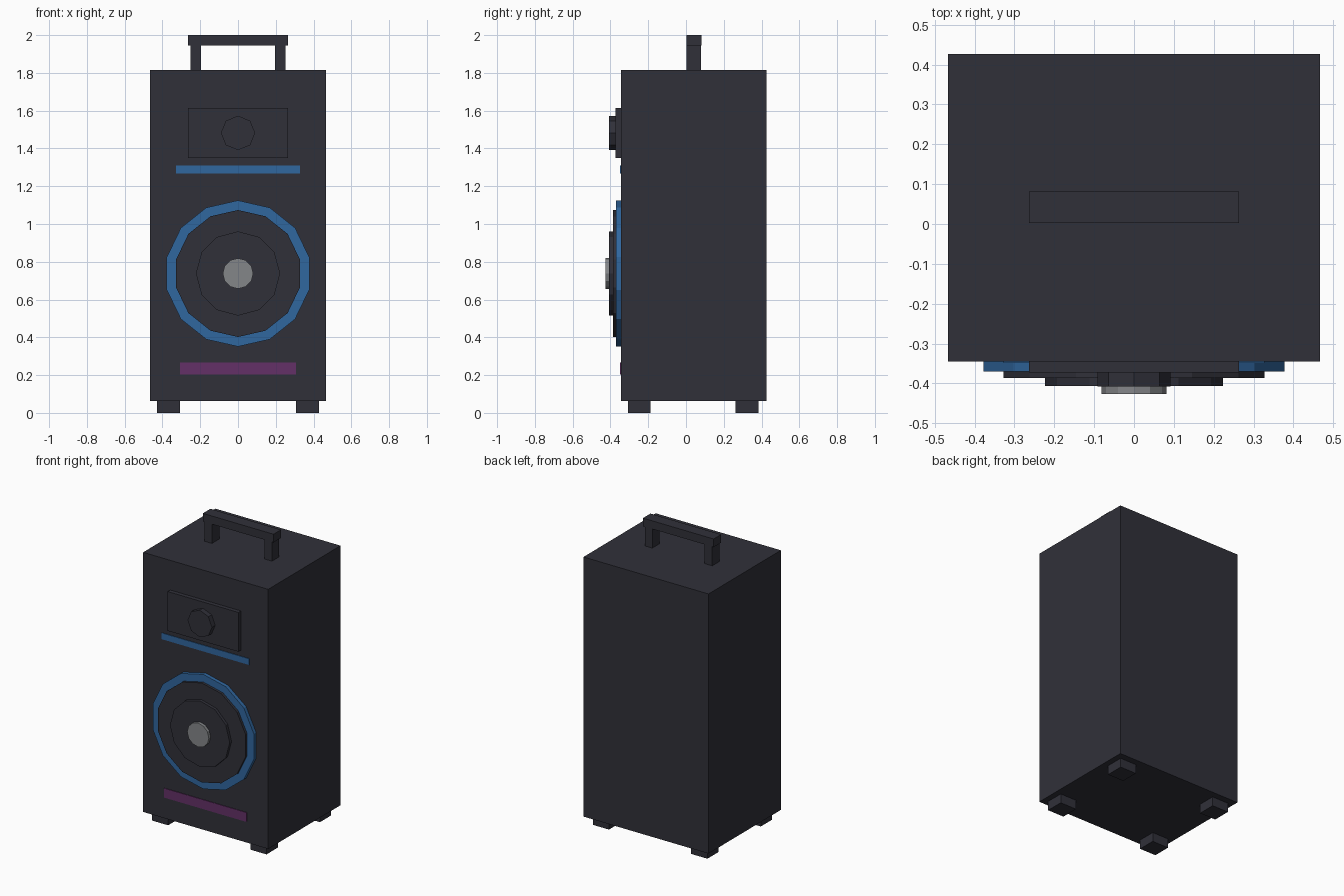
import bpy
import math

if "Cube" in bpy.data.objects:
    bpy.data.objects.remove(bpy.data.objects["Cube"])


def make_material(name, rgb):
    """Flat colour given as 0-255 display values, stored as linear."""
    mat = bpy.data.materials.new(name)
    lin = [((c / 255 + 0.055) / 1.055) ** 2.4 for c in rgb]
    mat.diffuse_color = (*lin, 1)
    mat.use_nodes = True
    mat.node_tree.nodes["Principled BSDF"].inputs["Base Color"].default_value = mat.diffuse_color
    return mat


BLACK = make_material("charcoal black", (48, 48, 57))
BLUE = make_material("trim blue", (48, 103, 159))
PURPLE = make_material("trim purple", (99, 48, 103))
SILVER = make_material("cap silver", (132, 134, 137))


def box(name, x, y, z, mat):
    """Box from (min, max) ranges on each axis."""
    bpy.ops.mesh.primitive_cube_add(size=1, location=[sum(r) / 2 for r in (x, y, z)])
    ob = bpy.context.object
    ob.name = name
    ob.scale = [r[1] - r[0] for r in (x, y, z)]
    bpy.ops.object.transform_apply(location=False, rotation=False, scale=True)
    ob.data.materials.append(mat)
    return ob


def disc(name, sides, radius, z, front, back, mat):
    """Flat-sided disc facing the front, with a corner at the top."""
    bpy.ops.mesh.primitive_cylinder_add(
        vertices=sides, radius=radius, depth=back - front,
        location=(0, (front + back) / 2, z), rotation=(math.pi / 2, 0, 0))
    ob = bpy.context.object
    ob.name = name
    ob.data.materials.append(mat)
    return ob


FRONT = -0.345

# Cabinet
box("cabinet", (-0.467, 0.467), (FRONT, 0.427), (0.062, 1.815), BLACK)

# Feet and handle posts, left and right
for side, label in ((-1, "left"), (1, "right")):
    foot_x = sorted((side * 0.307, side * 0.428))
    box(f"front_foot_{label}", foot_x, (-0.307, -0.187), (0, 0.062), BLACK)
    box(f"back_foot_{label}", foot_x, (0.263, 0.383), (0, 0.062), BLACK)
    box(f"handle_post_{label}", sorted((side * 0.196, side * 0.252)),
        (0.002, 0.08), (1.815, 1.945), BLACK)

# Handle grip
box("handle_grip", (-0.264, 0.264), (0.002, 0.082), (1.945, 2.0), BLACK)

# Control panel and knob
box("control_panel", (-0.264, 0.264), (-0.373, FRONT), (1.35, 1.615), BLACK)
disc("control_knob", 8, 0.091, 1.482, -0.408, -0.373, BLACK)

# Coloured strips on the front
box("blue_strip", (-0.328, 0.328), (FRONT - 0.004, FRONT), (1.268, 1.31), BLUE)
box("purple_strip", (-0.307, 0.307), (FRONT - 0.004, FRONT), (0.203, 0.266), PURPLE)

# Loudspeaker, stacked from the cabinet outwards
WOOFER_Z = 0.738
disc("woofer_ring", 14, 0.387, WOOFER_Z, -0.37, FRONT, BLUE)
disc("woofer_surround", 14, 0.336, WOOFER_Z, -0.387, -0.37, BLACK)
disc("woofer_cone", 12, 0.223, WOOFER_Z, -0.407, -0.387, BLACK)
disc("woofer_cap", 12, 0.081, WOOFER_Z, -0.427, -0.407, SILVER)
